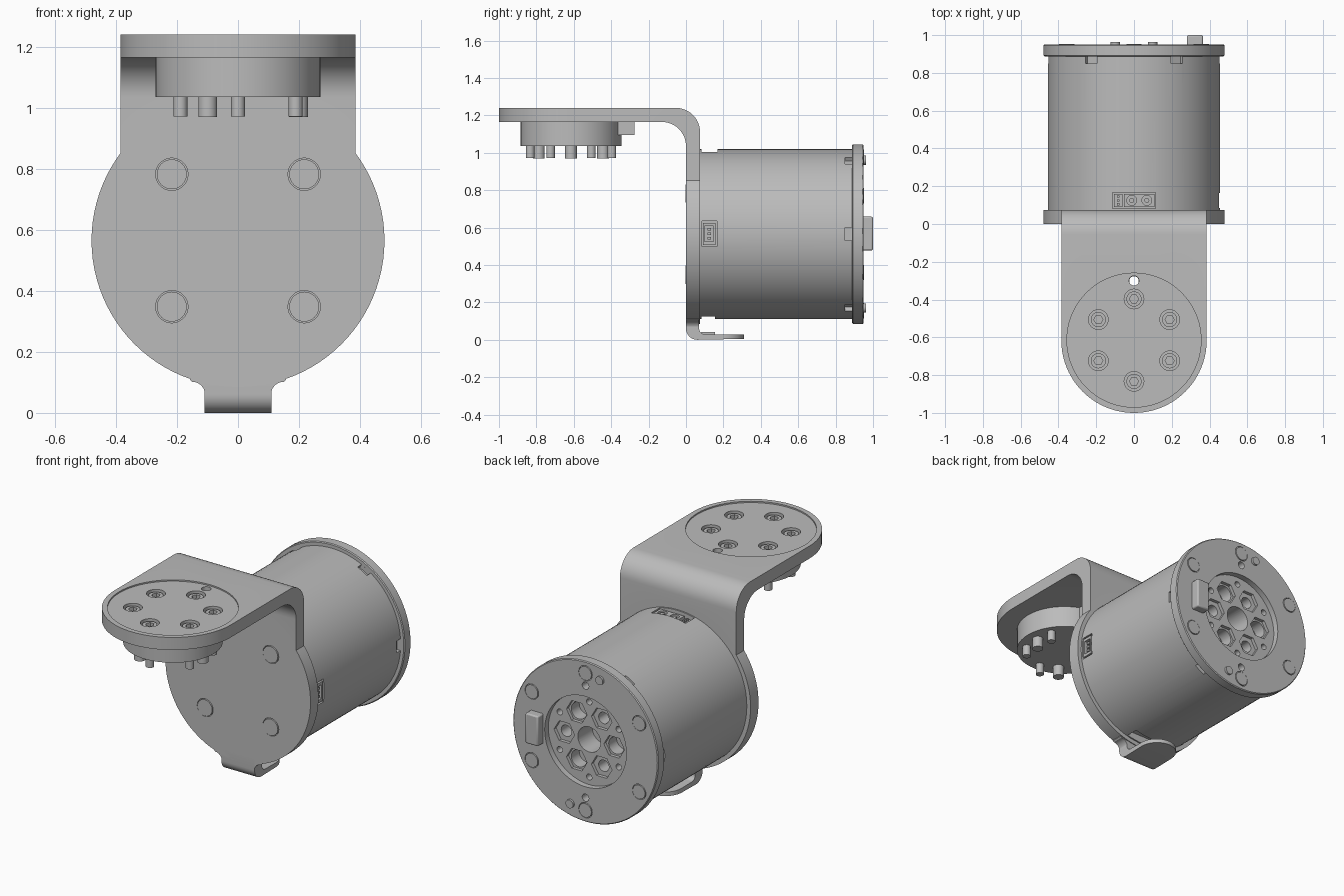
import bpy, bmesh, math
from mathutils import Vector

if "Cube" in bpy.data.objects:
    bpy.data.objects.remove(bpy.data.objects["Cube"])

GREY = bpy.data.materials.new("machined_grey")
GREY.diffuse_color = (0.5, 0.5, 0.5, 1)
GREY.use_nodes = True
GREY.node_tree.nodes["Principled BSDF"].inputs["Base Color"].default_value = GREY.diffuse_color
CZ = 0.565          # motor axis height
PY = -0.615         # output disc centre in y
PLACE = {'x': lambda u, v, w: (w, u, v),
         'y': lambda u, v, w: (u, w, v),
         'z': lambda u, v, w: (u, v, w)}


def arc(cu, cv, r, a0, a1, n):
    return [(cu + r * math.cos(math.radians(a0 + (a1 - a0) * i / n)),
             cv + r * math.sin(math.radians(a0 + (a1 - a0) * i / n))) for i in range(n + 1)]


def circ(cu, cv, r, n=32):
    return arc(cu, cv, r, 0, 360, n)[:-1]


def rect(u0, u1, v0, v1):
    return [(u0, v0), (u1, v0), (u1, v1), (u0, v1)]


def ring(cu, cv, r, start, count):
    return [(cu + r * math.cos(math.radians(start + 360 * i / count)),
             cv + r * math.sin(math.radians(start + 360 * i / count))) for i in range(count)]


def finish(name, bm):
    bmesh.ops.recalc_face_normals(bm, faces=bm.faces)
    me = bpy.data.meshes.new(name)
    bm.to_mesh(me)
    bm.free()
    me.materials.append(GREY)
    ob = bpy.data.objects.new(name, me)
    bpy.context.collection.objects.link(ob)
    return ob


def solid(name, *prisms):
    """Each prism is (outline, axis, start, end)."""
    bm = bmesh.new()
    for pts, axis, a, b in prisms:
        lo = [bm.verts.new(PLACE[axis](u, v, a)) for u, v in pts]
        hi = [bm.verts.new(PLACE[axis](u, v, b)) for u, v in pts]
        bm.faces.new(lo)
        bm.faces.new(hi)
        for i in range(len(pts)):
            j = (i + 1) % len(pts)
            bm.faces.new((lo[i], lo[j], hi[j], hi[i]))
    return finish(name, bm)


def lathe(name, profile, n=96):
    """Revolve (radius, y) points about the motor axis."""
    bm = bmesh.new()
    vs = [bm.verts.new((r, y, CZ)) for r, y in profile]
    es = [bm.edges.new(p) for p in zip(vs, vs[1:])]
    bmesh.ops.spin(bm, geom=vs + es, cent=(0, 0, CZ), axis=(0, 1, 0),
                   angle=math.tau, steps=n, use_duplicate=False)
    bmesh.ops.remove_doubles(bm, verts=bm.verts, dist=1e-5)
    return finish(name, bm)


def boolean(ob, op, *prisms):
    tool = solid("cutter", *prisms)
    tool.hide_render = True
    m = ob.modifiers.new("bool", 'BOOLEAN')
    m.operation, m.object, m.solver = op, tool, 'EXACT'
    dg = bpy.context.evaluated_depsgraph_get()
    me = bpy.data.meshes.new_from_object(ob.evaluated_get(dg))
    ob.modifiers.clear()
    ob.data = me
    bpy.data.objects.remove(tool)


# Bent bracket: L profile, rounded end, round motor plate
L = ([(-1.1, 1.24)] + arc(-0.055, 1.11, 0.13, 90, 0, 12) + [(0.075, 0.6), (0, 0.6)]
     + arc(-0.13, 1.035, 0.13, 0, 90, 12) + [(-1.1, 1.165)])
bracket = solid("bracket", (L, 'x', -0.5, 0.5))
boolean(bracket, 'INTERSECT',
        (arc(0, PY, 0.385, 180, 360, 48) + [(0.385, 0.3), (-0.385, 0.3)], 'z', 0.2, 1.5))
boolean(bracket, 'UNION', (circ(0, CZ, 0.48, 96), 'y', 0, 0.075))
screws = ring(0, PY, 0.218, 30, 6)
boolean(bracket, 'DIFFERENCE', (circ(0, PY, 0.355, 72), 'z', 1.232, 1.3))
boolean(bracket, 'DIFFERENCE', (circ(0, -0.3, 0.026), 'z', 1.1, 1.3),
        *[(circ(x, y, 0.052), 'z', 1.19, 1.3) for x, y in screws])

# Socket screws sunk in the top
heads = solid("top_screws", *[(circ(x, y, 0.04), 'z', 1.18, 1.222) for x, y in screws])
boolean(heads, 'DIFFERENCE', *[(circ(x, y, 0.024, 6), 'z', 1.2, 1.3) for x, y in screws])

# Output disc under the bracket, with locating block and pins
solid("output_disc", (circ(0, PY, 0.27, 72), 'z', 1.035, 1.17))
block = solid("locating_block", (rect(-0.1, 0.1, -0.45, -0.275), 'z', 1.095, 1.17))
boolean(block, 'DIFFERENCE', (circ(0, -0.302, 0.025), 'z', 1, 1.3))
solid("screw_tips", *[(circ(x, y, 0.023, 24), 'z', 0.972, 1.05) for x, y in screws])
solid("dowel_pins", *[(circ(x, y, 0.031, 24), 'z', 0.97, 1.05)
                      for x, y in ring(0, PY, 0.198, 0, 3)])

# Front plate screw heads in shallow ring grooves
corners = [(sx * 0.217, CZ + sz * 0.217) for sx in (-1, 1) for sz in (-1, 1)]
boolean(bracket, 'DIFFERENCE', *[(circ(x, z, 0.053), 'y', -0.1, 0.01) for x, z in corners])
solid("front_screws", *[(circ(x, z, 0.049), 'y', -0.004, 0.02) for x, z in corners])

# Motor housing with rear flange and recessed hub
housing = lathe("motor_housing", [(0, 0.07), (0.455, 0.07), (0.455, 0.888), (0.475, 0.888),
                                  (0.48, 0.893), (0.48, 0.945), (0.475, 0.95), (0.27, 0.95),
                                  (0.27, 0.915), (0, 0.915)])
big = ring(0, CZ, 0.165, 60, 3)
small = ring(0, CZ, 0.165, 0, 3)
boolean(housing, 'DIFFERENCE',
        (circ(0, CZ, 0.075, 40), 'y', 0.78, 1),
        *[(circ(x, z, 0.068, 6), 'y', 0.895, 1) for x, z in big + small],
        *[(circ(x, z, 0.018, 20), 'y', 0.86, 1) for x, z in ring(0, CZ, 0.225, 30, 6)],
        *[(circ(0, CZ + s * 0.335, 0.022, 20), 'y', 0.9, 1) for s in (-1, 1)])
boolean(housing, 'DIFFERENCE',
        *[(circ(x, z, 0.05), 'y', 0.82, 0.91) for x, z in big],
        *[(circ(x, z, 0.034), 'y', 0.82, 0.91) for x, z in small])

# Connector openings (top, bottom, right) and notches by the flange
boolean(housing, 'DIFFERENCE',
        (rect(-0.115, 0.115, 0.083, 0.168), 'z', 0.975, 1.1),
        (rect(-0.115, 0.115, 0.083, 0.155), 'z', 0, 0.155),
        (rect(0.085, 0.165, 0.498, 0.635), 'x', 0.42, 0.5))
notches = []
for a in range(0, 360, 60):
    c, s = math.cos(math.radians(a)), math.sin(math.radians(a))
    notches.append(([(c * r - s * t, CZ + s * r + c * t)
                     for r, t in ((0.43, -0.035), (0.47, -0.035), (0.47, 0.035), (0.43, 0.035))],
                    'y', 0.85, 0.8875))
boolean(housing, 'DIFFERENCE', *notches)

# Top connector: pin strip and two-pole socket
solid("pin_strip", (rect(-0.105, -0.062, 0.09, 0.16), 'z', 0.96, 0.99),
      *[(rect(-0.09, -0.077, y, y + 0.012), 'z', 0.985, 0.998) for y in (0.098, 0.119, 0.14)])
plug = solid("power_socket", (rect(-0.052, 0.108, 0.09, 0.16), 'z', 0.96, 1.002))
poles = [(-0.012, 0.125), (0.068, 0.125)]
boolean(plug, 'DIFFERENCE', *[(circ(x, y, 0.026), 'z', 0.98, 1.1) for x, y in poles])
solid("socket_pins", *[(circ(x, y, 0.013, 16), 'z', 0.97, 1) for x, y in poles])

# Side connector
side = solid("side_socket", (rect(0.09, 0.158, 0.508, 0.625), 'x', 0.41, 0.45))
boolean(side, 'DIFFERENCE', (rect(0.1, 0.148, 0.525, 0.608), 'x', 0.43, 0.5))
solid("side_pins", *[(rect(0.115, 0.133, z, z + 0.014), 'x', 0.42, 0.445)
                     for z in (0.535, 0.559, 0.583)])

# Rear screw heads, pins and key
rear = ring(0, CZ, 0.41, 30, 6)
boolean(housing, 'DIFFERENCE', *[(circ(x, z, 0.045), 'y', 0.942, 1) for x, z in rear])
solid("rear_screws", *[(circ(x, z, 0.041), 'y', 0.93, 0.953) for x, z in rear])
solid("rear_pins", *[(circ(x, z, 0.025, 24), 'y', 0.93, 0.963)
                     for x, z in ring(0, CZ, 0.407, 104, 2)])
key = solid("rear_key", (rect(0.28, 0.365, 0.478, 0.658), 'y', 0.93, 1.0))
bev = key.modifiers.new("bevel", 'BEVEL')
bev.width, bev.segments = 0.008, 2

# Bent lip below the front plate
lip = solid("bottom_lip", ([(0, 0.14)] + arc(0.06, 0.06, 0.06, 180, 270, 8)
            + [(0.31, 0.005), (0.31, 0.028)] + arc(0.1, 0.06, 0.03, 270, 180, 6)
            + [(0.07, 0.14)], 'x', -0.2, 0.2))
boolean(lip, 'INTERSECT', ([(-0.11, -0.1), (0.11, -0.1), (0.11, 0.2)]
        + [(0.11 * math.cos(t), 0.2 + 0.11 * math.sin(t))
           for t in [math.pi * i / 24 for i in range(1, 24)]] + [(-0.11, 0.2)], 'z', -0.1, 0.3))
half = [(0.16, 0.128), (0.157, 0.108)] + arc(0.15, 0.06, 0.042, 90, 180, 6)
solid("lip_root", (half + [(-x, z) for x, z in reversed(half)], 'y', 0.001, 0.069))
solid("lip_rib", (rect(0.08, 0.155, 0.02, 0.042), 'x', -0.05, 0.05))

# Smooth rounded walls, keep hard edges
bpy.ops.object.select_all(action='DESELECT')
for ob in bpy.context.collection.objects:
    ob.select_set(True)
    bpy.context.view_layer.objects.active = ob
bpy.ops.object.shade_smooth_by_angle(angle=math.radians(30))
